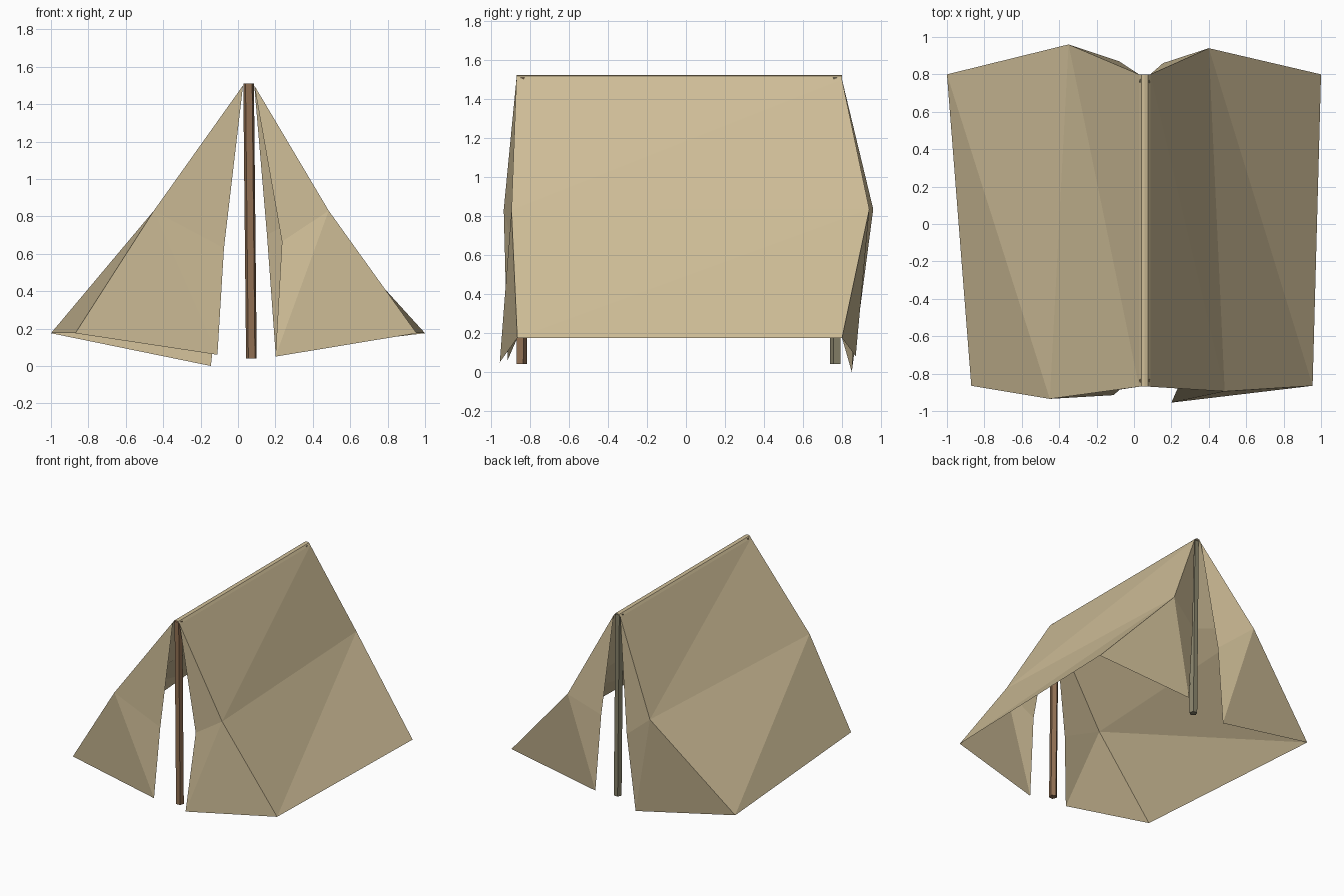
import bpy, bmesh
from math import cos, sin, tau
from mathutils import Vector

if "Cube" in bpy.data.objects:
    bpy.data.objects.remove(bpy.data.objects["Cube"])


def material(name, rgb):
    m = bpy.data.materials.new(name)
    m.diffuse_color = (*rgb, 1)
    m.use_nodes = True
    m.node_tree.nodes["Principled BSDF"].inputs["Base Color"].default_value = m.diffuse_color
    return m


CANVAS = material("canvas", (0.62, 0.51, 0.31))
BROWN = material("brown_wood", (0.28, 0.16, 0.085))
GREY = material("weathered_wood", (0.25, 0.23, 0.15))


def build(name, points, faces, mat):
    bm = bmesh.new()
    vs = [bm.verts.new(p) for p in points]
    for f in faces:
        bm.faces.new([vs[i] for i in f])
    bmesh.ops.recalc_face_normals(bm, faces=bm.faces)
    me = bpy.data.meshes.new(name)
    bm.to_mesh(me)
    bm.free()
    me.materials.append(mat)
    ob = bpy.data.objects.new(name, me)
    bpy.context.collection.objects.link(ob)
    return ob


# Outer edge of each corner of the tent: ridge, middle, hem
EDGES = {
    "left_front": [(0.027, -0.87, 1.50), (-0.45, -0.935, 0.83), (-0.87, -0.865, 0.175)],
    "left_back": [(0.027, 0.80, 1.50), (-0.35, 0.96, 0.835), (-1.0, 0.80, 0.175)],
    "right_front": [(0.087, -0.87, 1.50), (0.485, -0.895, 0.83), (0.955, -0.865, 0.175)],
    "right_back": [(0.087, 0.80, 1.50), (0.40, 0.94, 0.835), (1.0, 0.80, 0.175)],
}
# Free inner edge of each door flap: middle, bottom
FLAPS = {
    "left_front": [(-0.075, -0.885, 0.63), (-0.11, -0.915, 0.06)],
    "left_back": [(-0.08, 0.87, 0.61), (-0.145, 0.85, 0.0)],
    "right_front": [(0.235, -0.875, 0.665), (0.20, -0.955, 0.05)],
    "right_back": [(0.155, 0.86, 0.70), (0.20, 0.87, 0.08)],
}

# Sloping canvas sides, folded across the middle
for side, near, far in (("left", "back", "front"), ("right", "front", "back")):
    pts = EDGES[f"{side}_{near}"] + EDGES[f"{side}_{far}"]
    build(f"{side}_roof", pts, [(0, 1, 3), (1, 4, 3), (1, 2, 4), (2, 5, 4)], CANVAS)

# Door flaps at both ends
for corner, inner in FLAPS.items():
    build(f"{corner}_flap", EDGES[corner] + inner,
          [(0, 1, 3), (1, 4, 3), (1, 2, 4)], CANVAS)

# Rounded canvas strip over the ridge
profile = [(0.027, 1.50), (0.04, 1.518), (0.057, 1.523), (0.074, 1.518), (0.087, 1.50)]
ridge = [(x, y, z) for y in (-0.87, 0.80) for x, z in profile]
build("ridge_strip", ridge, [(i, i + 1, i + 6, i + 5) for i in range(4)], CANVAS)


# Five-sided poles leaning slightly
def pole(name, bottom, top, mat, turn, sides=5, r=0.03):
    pts = [Vector(c) + Vector((r * cos(turn + tau * i / sides), r * sin(turn + tau * i / sides), 0))
           for c in (bottom, top) for i in range(sides)]
    faces = [(i, (i + 1) % sides, (i + 1) % sides + sides, i + sides) for i in range(sides)]
    faces += [tuple(range(sides)), tuple(range(sides, 2 * sides))]
    build(name, pts, faces, mat)


pole("front_pole", (0.072, -0.845, 0.04), (0.057, -0.842, 1.51), BROWN, -0.9)
pole("back_pole", (0.072, 0.768, 0.04), (0.057, 0.768, 1.51), GREY, 0.9)
